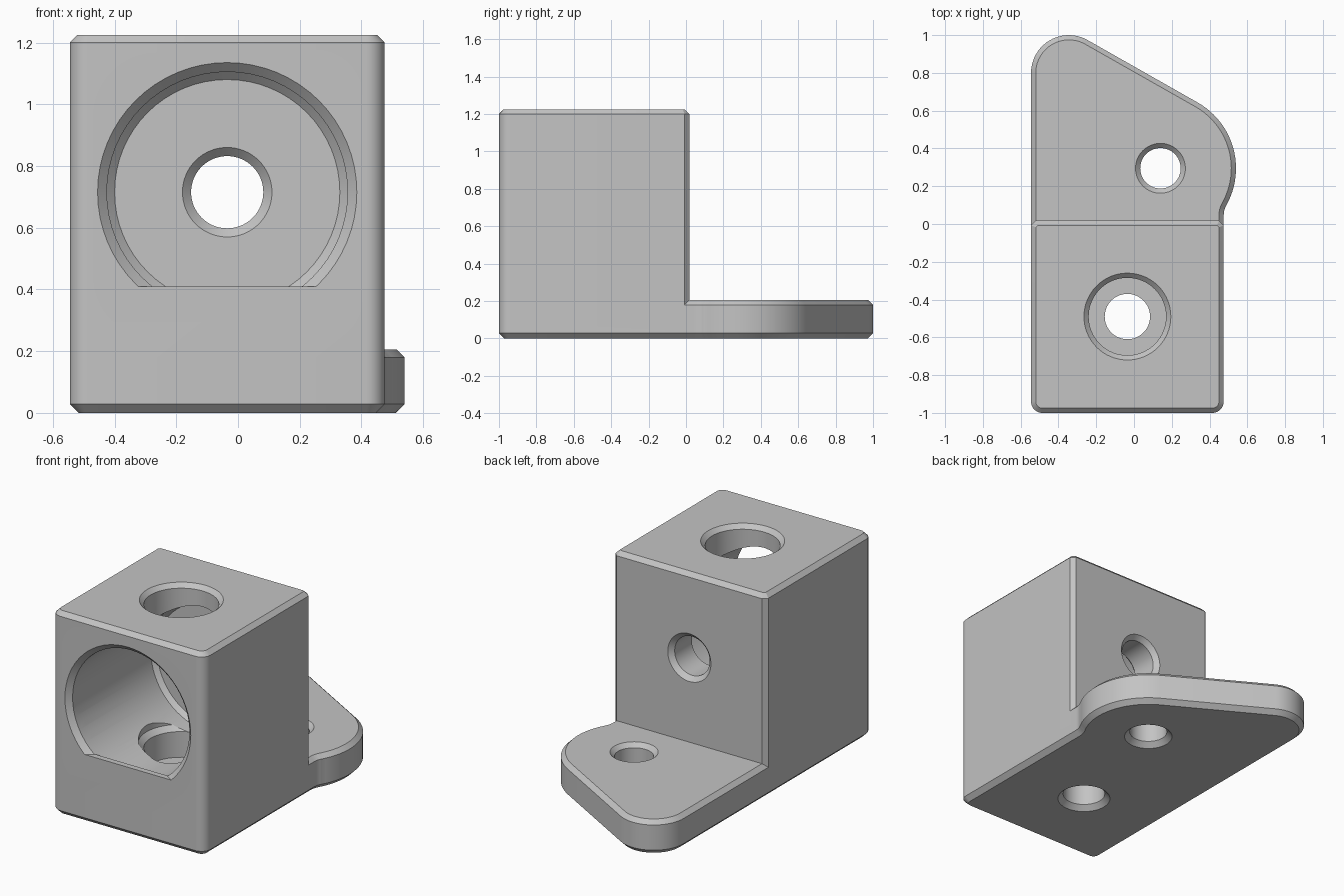
import bpy, bmesh, math
from mathutils import Matrix, Vector

if "Cube" in bpy.data.objects:
    bpy.data.objects.remove(bpy.data.objects["Cube"], do_unlink=True)

GREY = (0.55, 0.55, 0.55, 1)
grey = bpy.data.materials.new("plain grey")
grey.use_nodes = True
grey.diffuse_color = GREY
grey.node_tree.nodes["Principled BSDF"].inputs["Base Color"].default_value = GREY

CX, BORE_Z, HOLE_Y = -0.035, 0.715, -0.49   # shared hole axes
LEFT, RIGHT = -0.545, 0.475                 # block sides


def arc(cx, cy, r, a0, a1, n=10):
    angles = [math.radians(a0 + (a1 - a0) * i / n) for i in range(n + 1)]
    return [Vector((cx + r * math.cos(a), cy + r * math.sin(a))) for a in angles]


def shrink(pts, d):
    """Offset a counter-clockwise outline inward by d."""
    out = []
    for i, p in enumerate(pts):
        e1 = (p - pts[i - 1]).normalized()
        e2 = (pts[(i + 1) % len(pts)] - p).normalized()
        n1, n2 = Vector((-e1.y, e1.x)), Vector((-e2.y, e2.x))
        out.append(p + (n1 + n2) * d / (1 + n1.dot(n2)))
    return out


def skin(name, rings):
    """Closed solid through a stack of equal-length rings."""
    bm = bmesh.new()
    loops = [[bm.verts.new(p) for p in ring] for ring in rings]
    n = len(loops[0])
    for a, b in zip(loops, loops[1:]):
        for i in range(n):
            j = (i + 1) % n
            bm.faces.new((a[i], a[j], b[j], b[i]))
    bm.faces.new(loops[0][::-1])
    bm.faces.new(loops[-1])
    bmesh.ops.recalc_face_normals(bm, faces=bm.faces[:])
    mesh = bpy.data.meshes.new(name)
    bm.to_mesh(mesh)
    bm.free()
    mesh.materials.append(grey)
    ob = bpy.data.objects.new(name, mesh)
    bpy.context.collection.objects.link(ob)
    return ob


def prism(name, outline, levels):
    """Levels are (height, inward offset) pairs."""
    return skin(name, [[(p.x, p.y, z) for p in shrink(outline, d)] for z, d in levels])


def lathe(name, profile, origin, along_y=False, n=64):
    """Profile is (radius, position) pairs along z, or along y."""
    rings = [[(p.x, p.y, t) for p in arc(0, 0, r, 0, 360, n)[:-1]] for r, t in profile]
    ob = skin(name, rings)
    turn = Matrix.Rotation(-math.pi / 2, 4, "X") if along_y else Matrix()
    ob.data.transform(Matrix.Translation(origin) @ turn)
    return ob


def combine(target, tool, operation):
    mod = target.modifiers.new(tool.name, "BOOLEAN")
    mod.object, mod.operation, mod.solver = tool, operation, "EXACT"
    bpy.context.view_layer.objects.active = target
    bpy.ops.object.modifier_apply(modifier=mod.name)
    bpy.data.objects.remove(tool, do_unlink=True)


# Base plate with the mounting ear
front = arc(LEFT + 0.06, -0.94, 0.06, 180, 270) + arc(RIGHT - 0.06, -0.94, 0.06, 270, 360)
ear = (arc(0.575, 0.048, 0.1, 180, 150.5, 6) + arc(0.14, 0.295, 0.4, -29.5, 60, 24)
       + arc(-0.345, 0.8, 0.2, 60, 180, 20))
bracket = prism("mounting_bracket", front + ear,
                [(0, 0.028), (0.028, 0), (0.18, 0), (0.205, 0.025)])

# Upright block with chamfered top and rear corners
rear = [Vector(p) for p in ((RIGHT, -0.007), (RIGHT - 0.025, 0.018),
                            (LEFT + 0.025, 0.018), (LEFT, -0.007))]
block = prism("block", front + rear, [(0.1, 0), (1.2, 0), (1.225, 0.025)])
combine(bracket, block, "UNION")

# Main cavity behind a thin front lip
cavity = lathe("cavity", [(0.39, -0.965), (0.39, -0.225), (0.365, -0.2)],
               (CX, 0, BORE_Z), True)
combine(bracket, cavity, "DIFFERENCE")

# Chamfered front opening with a flat lower edge
opening = lathe("opening", [(0.45, -1.03), (0.39, -0.97), (0.39, -0.9)],
                (CX, 0, BORE_Z), True)
bm = bmesh.new()
bm.from_mesh(opening.data)
cut = bmesh.ops.bisect_plane(bm, geom=bm.verts[:] + bm.edges[:] + bm.faces[:],
                             plane_co=(0, 0, 0.41), plane_no=(0, 0, 1), clear_inner=True)
bmesh.ops.holes_fill(bm, edges=[e for e in bm.edges if e.is_boundary])
bmesh.ops.recalc_face_normals(bm, faces=bm.faces[:])
bm.to_mesh(opening.data)
bm.free()
combine(bracket, opening, "DIFFERENCE")

# Rear hole, top hole, floor recess, floor hole and ear hole
E = 0.03
holes = [
    ("rear_hole", [(0.175, -0.23), (0.117, -0.172), (0.117, -0.009), (0.174, 0.048)],
     (CX, 0, BORE_Z), True),
    ("top_hole", [(0.205, 0.9), (0.205, 1.2), (0.26, 1.255)], (CX, HOLE_Y, 0), False),
    ("floor_recess", [(0.205, 0.18), (0.205, 0.335), (0.235, 0.365), (0.235, 0.5)],
     (CX, HOLE_Y, 0), False),
    ("floor_hole", [(0.12 + 2 * E, -E), (0.12, E), (0.12, 0.3)], (CX, HOLE_Y, 0), False),
    ("ear_hole", [(0.107 + 2 * E, -E), (0.107, E), (0.107, 0.18), (0.162, 0.235)],
     (0.14, 0.295, 0), False),
]
for name, profile, origin, along_y in holes:
    combine(bracket, lathe(name, profile, origin, along_y), "DIFFERENCE")

# Smooth the curved walls, keep the chamfers crisp
bpy.ops.object.select_all(action="DESELECT")
bracket.select_set(True)
bpy.context.view_layer.objects.active = bracket
bpy.ops.object.shade_smooth_by_angle(angle=math.radians(25))
